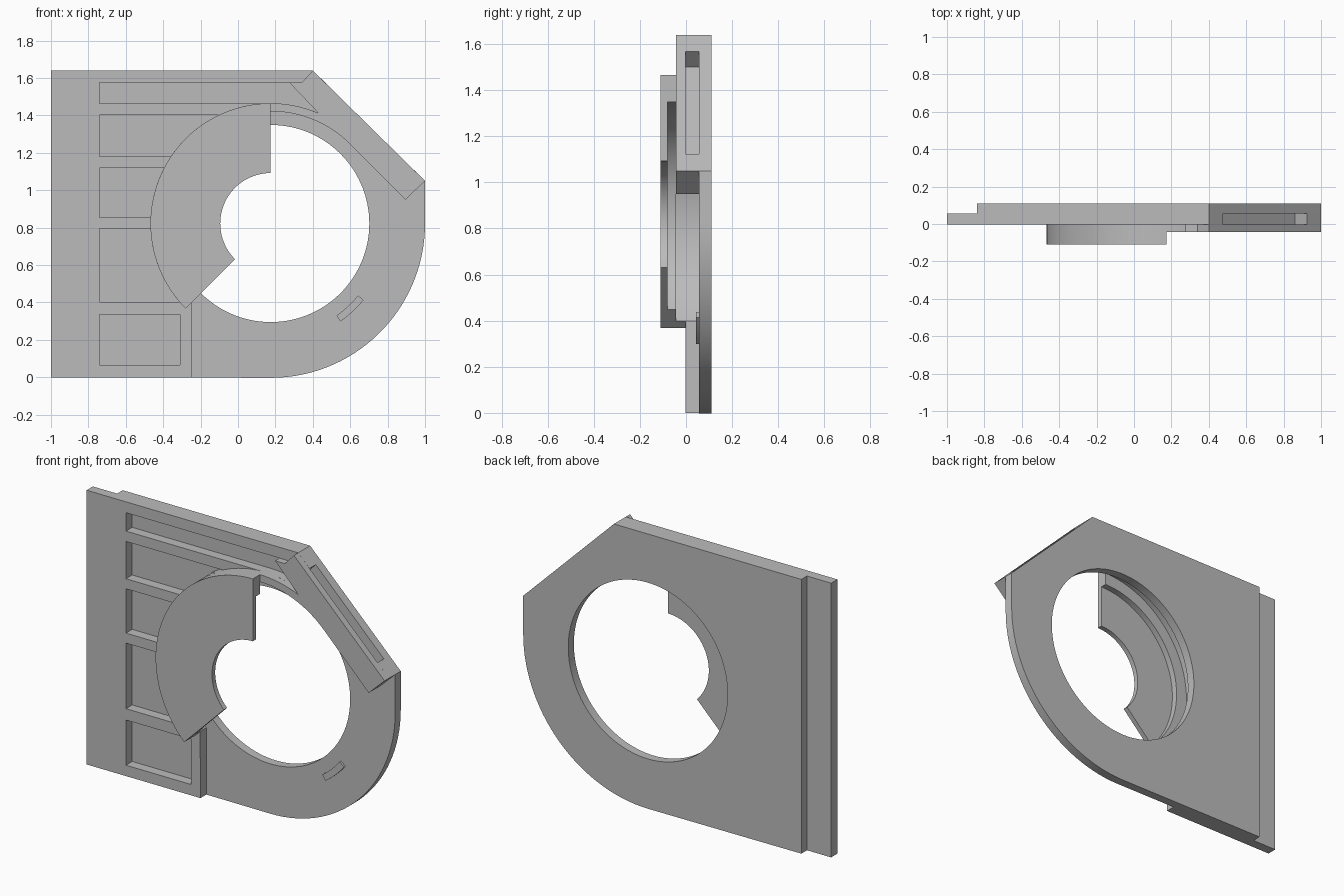
import bpy, bmesh
from math import radians, sin, cos, pi, sqrt

cube = bpy.data.objects.get("Cube")
if cube:
    bpy.data.objects.remove(cube)

grey = bpy.data.materials.new("plain grey")
grey.use_nodes = True
grey.diffuse_color = (0.5, 0.5, 0.5, 1)
grey.node_tree.nodes["Principled BSDF"].inputs["Base Color"].default_value = (0.5, 0.5, 0.5, 1)

# Shared layout: centre of the opening, radii and depth levels
CX, CZ = 0.175, 0.822
HOLE, SEAT, RIM, OUTER, INNER = 0.527, 0.6, 0.643, 0.825, 0.27
BACK, MID, FACE, RAISED, COVER, FRONT = 0.11, 0.057, -0.002, -0.043, -0.08, -0.11
TOP = 1.64


def arc(r, start, end, step=3):
    n = max(2, round(abs(end - start) / step))
    angles = [radians(start + (end - start) * i / n) for i in range(n + 1)]
    return [(CX + r * cos(a), CZ + r * sin(a)) for a in angles]


def sector(r0, r1, start, end):
    return arc(r0, start, end) + arc(r1, end, start)


def slab(name, y0, y1, outline, holes=()):
    """Extrude an x-z outline with holes from y0 to y1."""
    curve = bpy.data.curves.new(name, 'CURVE')
    curve.dimensions = '2D'
    curve.fill_mode = 'BOTH'
    curve.extrude = abs(y1 - y0) / 2
    for loop in (outline, *holes):
        spline = curve.splines.new('POLY')
        spline.points.add(len(loop) - 1)
        for p, (x, z) in zip(spline.points, loop):
            p.co = (x, z, 0, 1)
        spline.use_cyclic_u = True
    temp = bpy.data.objects.new(name + "_curve", curve)
    bpy.context.collection.objects.link(temp)
    bpy.context.view_layer.update()
    evaluated = temp.evaluated_get(bpy.context.evaluated_depsgraph_get())
    mesh = bpy.data.meshes.new_from_object(evaluated)
    bpy.data.objects.remove(temp)

    bm = bmesh.new()
    bm.from_mesh(mesh)
    bmesh.ops.remove_doubles(bm, verts=bm.verts, dist=0.00001)
    for v in bm.verts:
        x, z, d = v.co
        v.co = (x, (y0 + y1) / 2 - d, z)
    bmesh.ops.recalc_face_normals(bm, faces=bm.faces)
    bm.to_mesh(mesh)
    bm.free()
    mesh.materials.clear()
    mesh.materials.append(grey)
    obj = bpy.data.objects.new(name, mesh)
    bpy.context.collection.objects.link(obj)
    bpy.ops.object.select_all(action='DESELECT')
    obj.select_set(True)
    bpy.context.view_layer.objects.active = obj
    bpy.ops.object.shade_smooth_by_angle(angle=radians(25))
    return obj


def pocket(z0, z1, left=-0.74):
    """Pocket whose right side follows the ring."""
    side = []
    n = 16
    for i in range(n + 1):
        z = z0 + (z1 - z0) * i / n
        side.append((CX - sqrt(RIM ** 2 - (z - CZ) ** 2), z))
    return [(left, z0)] + side + [(left, z1)]


# Back plate with the round opening
slab("back_plate", BACK, MID,
     [(-0.84, 0)] + arc(OUTER, -90, 0) + [(1, 1.05), (0.4, TOP), (-0.84, TOP)],
     [arc(HOLE, 0, 357)])

# Front layer: left flange, pockets and the slot in the sloping edge
bar_end = [(0.895, 0.95), (1, 1.05)]
edge_slot = [(0.925, 1.124), (0.86, 1.055), (0.41, 1.5), (0.475, 1.567)]
top_pocket = [(-0.74, 1.465)] + arc(RIM, 90, 66.6) + [(0.275, 1.575), (-0.74, 1.575)]
low_pocket = [(-0.74, 0.065), (-0.31, 0.065), (-0.31, 0.335), (-0.74, 0.335)]
slab("front_layer", MID, FACE,
     [(-1, 0), (-0.247, 0)] + arc(SEAT, 225, 45) + bar_end + edge_slot
     + [(0.4, TOP), (-1, TOP)],
     [top_pocket, pocket(1.18, 1.403), pocket(0.855, 1.12), pocket(0.403, 0.795), low_pocket])

# Raised ring running into the diagonal bar
slab("ring_and_bar", FACE, RAISED,
     arc(SEAT, 225, 45) + bar_end + [(0.4, TOP), (0.34, 1.575), (0.275, 1.575)]
     + arc(RIM, 66.6, 225))

# Partial cover with its stepped rim
slab("cover_rim", RAISED, COVER, sector(HOLE, RIM, 90, 225))
slab("cover_plate", COVER, FRONT, sector(INNER, RIM, 90, 225))

# Small curved stop on the lower right
slab("curved_stop", MID, MID - 0.013, sector(0.605, RIM, -54.5, -39.5))
